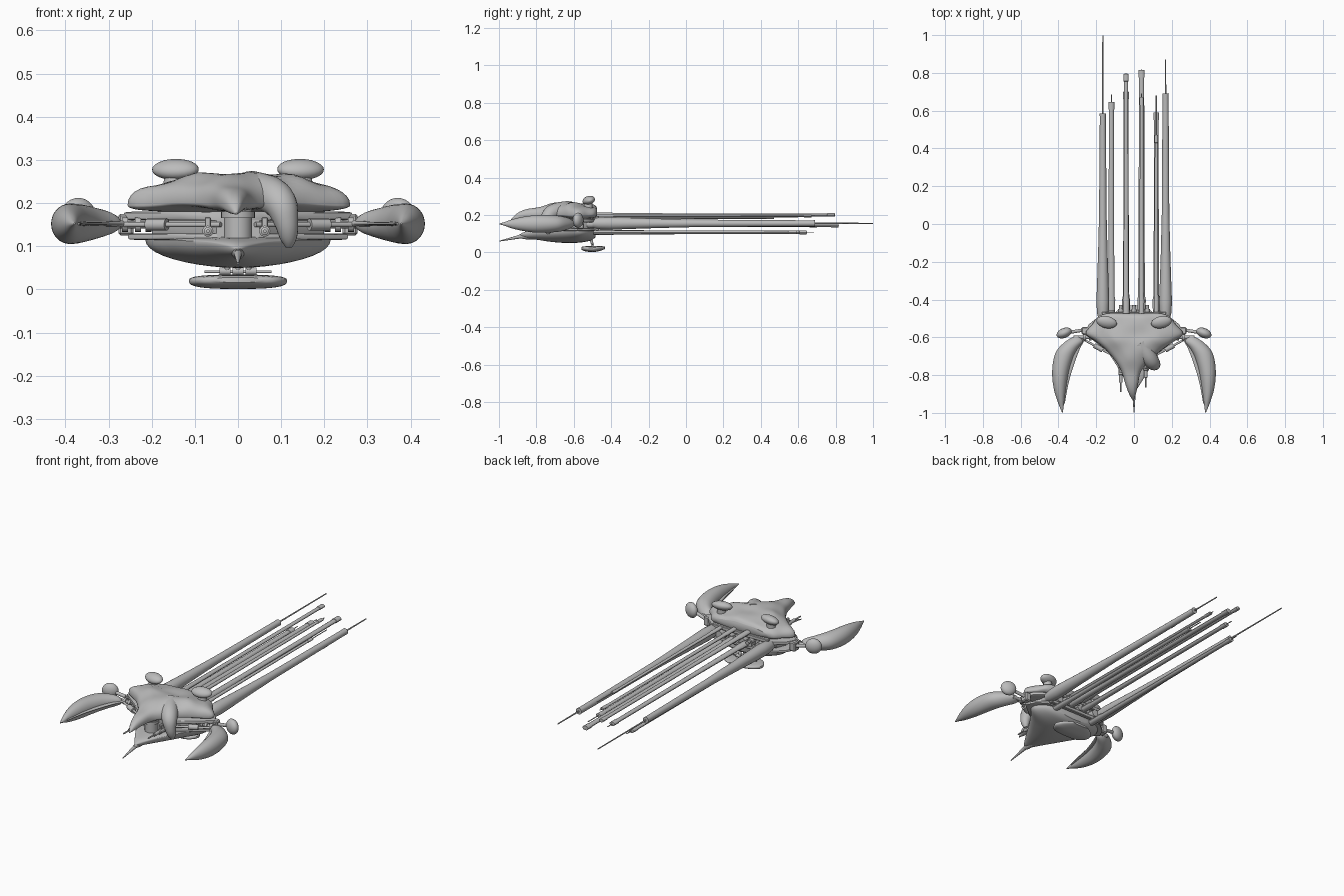
import bpy, bmesh, math
from mathutils import Vector, Euler

gray = bpy.data.materials.new("hull gray")
gray.diffuse_color = (0.5, 0.5, 0.5, 1)


def finish(name, bm, angle=40):
    bmesh.ops.recalc_face_normals(bm, faces=bm.faces)
    me = bpy.data.meshes.new(name)
    bm.to_mesh(me)
    bm.free()
    ob = bpy.data.objects.new(name, me)
    bpy.context.collection.objects.link(ob)
    me.materials.append(gray)
    bpy.ops.object.select_all(action='DESELECT')
    bpy.context.view_layer.objects.active = ob
    ob.select_set(True)
    bpy.ops.object.shade_smooth_by_angle(angle=math.radians(angle))
    return ob


def refine(rows, k):
    """Catmull-Rom interpolation of section rows."""
    out = []
    for i in range(len(rows) - 1):
        a, b, c, d = (rows[max(0, min(len(rows) - 1, i + j))] for j in (-1, 0, 1, 2))
        for s in range(k):
            t = s / k
            out.append([0.5 * (2 * q + (r - p) * t + (2 * p - 5 * q + 4 * r - w) * t * t
                               + (3 * q - p - 3 * r + w) * t ** 3) for p, q, r, w in zip(a, b, c, d)])
    return out + [list(rows[-1])]


def loft(name, rows, k=4, n=32, p=1.0, flip=1, bump=0.0):
    """Rows along y: (y, centre x, half width, z, height above, depth below)."""
    bm = bmesh.new()
    rings = []
    for y, cx, rx, z, up, dn in (refine(rows, k) if k > 1 else rows):
        ring = []
        for i in range(n):
            c, s = math.cos(2 * math.pi * i / n), math.sin(2 * math.pi * i / n)
            x = cx + max(rx, 0.0008) * math.copysign(abs(c) ** p, c)
            h = max(up if s > 0 else dn, 0.0008) * math.copysign(abs(s) ** p, s)
            h *= 1 + bump * (math.sin(31 * x + 1) * math.cos(37 * y) + 0.6 * math.sin(55 * x + 40 * y))
            ring.append(bm.verts.new((flip * x, y, z + h)))
        rings.append(ring)
    for a, b in zip(rings, rings[1:]):
        for i in range(n):
            bm.faces.new((a[i], a[(i + 1) % n], b[(i + 1) % n], b[i]))
    bm.faces.new(rings[0])
    bm.faces.new(rings[-1])
    return finish(name, bm)


def rod(name, x, z, pts, n=12, flat=1.0):
    """Straight stepped rod along y; pts are (y, radius)."""
    return loft(name, [(y, x, r, z, r * flat, r * flat) for y, r in pts], k=1, n=n)


def ellipsoid(name, loc, rad, rot=(0, 0, 0)):
    bm = bmesh.new()
    bmesh.ops.create_uvsphere(bm, u_segments=24, v_segments=14, radius=1)
    m = Euler(rot).to_matrix()
    for v in bm.verts:
        v.co = m @ Vector([a * b for a, b in zip(v.co, rad)]) + Vector(loc)
    return finish(name, bm)


def tube(name, a, b, r, r2=None, n=14):
    """Cylinder or cone between two points."""
    a, b = Vector(a), Vector(b)
    bm = bmesh.new()
    bmesh.ops.create_cone(bm, cap_ends=True, segments=n, radius1=r,
                          radius2=r if r2 is None else r2, depth=(b - a).length)
    m = (b - a).to_track_quat('Z', 'Y').to_matrix()
    for v in bm.verts:
        v.co = m @ v.co + (a + b) / 2
    return finish(name, bm)


def box(name, loc, size):
    bm = bmesh.new()
    bmesh.ops.create_cube(bm, size=1)
    for v in bm.verts:
        v.co = Vector([c * s + l for c, s, l in zip(v.co, size, loc)])
    bmesh.ops.bevel(bm, geom=bm.edges[:], offset=min(size) * 0.15, segments=1, affect='EDGES')
    return finish(name, bm, 30)


# Upper shell with its forward beak
loft("upper_shell", [
    (-0.475, 0, 0.15, 0.215, 0.02, 0.02), (-0.49, 0, 0.19, 0.205, 0.045, 0.025),
    (-0.53, 0, 0.22, 0.20, 0.058, 0.025), (-0.58, 0.002, 0.258, 0.195, 0.068, 0.02),
    (-0.62, 0.005, 0.21, 0.195, 0.075, 0.015), (-0.66, 0, 0.155, 0.20, 0.068, 0.015),
    (-0.72, -0.008, 0.095, 0.20, 0.06, 0.015), (-0.78, -0.015, 0.052, 0.20, 0.045, 0.02),
    (-0.85, -0.012, 0.033, 0.20, 0.03, 0.02), (-0.90, -0.008, 0.018, 0.19, 0.02, 0.015),
    (-0.935, -0.004, 0.002, 0.175, 0.002, 0.002)], n=48, p=0.85, bump=0.07)

# Drooping horn on one side of the beak
pts = refine([(0.03, -0.63, 0.225, 0.05), (0.075, -0.70, 0.218, 0.044), (0.10, -0.735, 0.195, 0.038),
              (0.112, -0.745, 0.155, 0.028), (0.117, -0.74, 0.12, 0.02), (0.118, -0.735, 0.098, 0.008)], 5)
bm = bmesh.new()
rings = []
for i, q in enumerate(pts):
    d = Vector(pts[min(i + 1, len(pts) - 1)][:3]) - Vector(pts[max(i - 1, 0)][:3])
    u = d.cross(Vector((1, 0.7, 0))).normalized()
    v = d.cross(u).normalized()
    rings.append([bm.verts.new(Vector(q[:3]) + q[3] * (u * math.cos(t * math.pi / 10) + v * math.sin(t * math.pi / 10)))
                  for t in range(20)])
for a, b in zip(rings, rings[1:]):
    for i in range(20):
        bm.faces.new((a[i], a[(i + 1) % 20], b[(i + 1) % 20], b[i]))
bm.faces.new(rings[0])
bm.faces.new(rings[-1])
finish("horn", bm)

# Lower keel shell
loft("lower_shell", [
    (-0.485, 0, 0.10, 0.105, 0.012, 0.025), (-0.51, 0, 0.175, 0.113, 0.01, 0.05),
    (-0.57, 0, 0.215, 0.115, 0.01, 0.063), (-0.64, 0, 0.165, 0.115, 0.01, 0.065),
    (-0.72, 0, 0.11, 0.112, 0.01, 0.056), (-0.80, 0, 0.062, 0.108, 0.01, 0.04),
    (-0.86, 0, 0.025, 0.10, 0.01, 0.022), (-0.89, 0, 0.003, 0.092, 0.003, 0.003)], n=40)

# Machinery decks between the shells
for name, z, h, w in (("upper_deck", 0.17, 0.011, 0.265), ("middle_core", 0.148, 0.03, 0.20),
                      ("lower_deck", 0.122, 0.008, 0.255)):
    loft(name, [(-0.49, 0, w * 0.7, z, h, h), (-0.53, 0, w * 0.9, z, h, h), (-0.58, 0, w, z, h, h),
                (-0.62, 0, w * 0.8, z, h, h), (-0.68, 0, w * 0.5, z, h, h), (-0.73, 0, w * 0.25, z, h, h)],
         k=1, p=0.25)

# Central front drum with rims and small gun below
for z0, z1, r in ((0.10, 0.19, 0.033), (0.103, 0.11, 0.037), (0.165, 0.18, 0.039)):
    tube("front_drum", (0, -0.75, z0), (0, -0.75, z1), r, n=24)
rod("front_lance_mount", 0, 0.085, [(-0.90, 0.008), (-0.86, 0.015), (-0.80, 0.016)])
tube("front_lance", (0, -0.86, 0.09), (0, -0.998, 0.06), 0.012, 0.002)

# Front guns
for x, y in ((-0.07, -0.89), (0.062, -0.865)):
    rod("front_gun", x, 0.135, [(y, 0.004), (y + 0.05, 0.004), (y + 0.052, 0.009), (y + 0.09, 0.009),
                                (y + 0.092, 0.013), (y + 0.13, 0.013), (y + 0.132, 0.009), (-0.66, 0.009)])
    box("gun_bracket", (x, y + 0.12, 0.15), (0.014, 0.04, 0.035))

for s, side in ((-1, "left"), (1, "right")):
    # Crescent side claw
    loft(side + "_claw", [
        (-0.595, 0.305, 0.012, 0.152, 0.008, 0.008), (-0.62, 0.315, 0.045, 0.152, 0.028, 0.025),
        (-0.66, 0.350, 0.052, 0.152, 0.04, 0.038), (-0.70, 0.371, 0.051, 0.152, 0.045, 0.044),
        (-0.76, 0.386, 0.046, 0.152, 0.047, 0.047), (-0.82, 0.392, 0.040, 0.152, 0.045, 0.045),
        (-0.88, 0.392, 0.031, 0.152, 0.036, 0.036), (-0.93, 0.388, 0.020, 0.152, 0.024, 0.024),
        (-0.97, 0.383, 0.010, 0.152, 0.01, 0.01), (-0.998, 0.379, 0.002, 0.152, 0.002, 0.002)], flip=s)
    # Thin cutting blade on the inner edge of the claw
    loft(side + "_claw_blade", [
        (-0.61, 0.27, 0.012, 0.152, 0.008, 0.008), (-0.66, 0.30, 0.014, 0.152, 0.006, 0.006),
        (-0.74, 0.33, 0.014, 0.152, 0.005, 0.005), (-0.84, 0.356, 0.01, 0.152, 0.005, 0.005),
        (-0.95, 0.372, 0.006, 0.152, 0.003, 0.003)], flip=s, n=12)
    # Arm, joints and pod beside the claw
    tube(side + "_arm", (s * 0.14, -0.60, 0.15), (s * 0.32, -0.60, 0.15), 0.009)
    for x in (0.20, 0.225, 0.255):
        tube(side + "_arm_collar", (s * x, -0.60, 0.15), (s * (x + 0.014), -0.60, 0.15), 0.017)
    box(side + "_arm_joint", (s * 0.26, -0.565, 0.15), (0.035, 0.04, 0.05))
    tube(side + "_pod_arm", (s * 0.26, -0.56, 0.15), (s * 0.35, -0.575, 0.17), 0.009)
    ellipsoid(side + "_side_pod", (s * 0.37, -0.577, 0.172), (0.042, 0.026, 0.04), (0, 0, s * -0.4))
    # Front spar on the deck
    tube(side + "_front_spar", (s * 0.04, -0.735, 0.15), (s * 0.27, -0.61, 0.15), 0.006)
    tube(side + "_spar_sleeve", (s * 0.165, -0.667, 0.15), (s * 0.21, -0.643, 0.15), 0.014)
    # Top pod on its stub
    ellipsoid(side + "_top_pod", (s * 0.145, -0.52, 0.278), (0.055, 0.033, 0.023), (0.35, 0, s * 0.2))
    tube(side + "_top_pod_stub", (s * 0.15, -0.525, 0.22), (s * 0.15, -0.52, 0.275), 0.026, 0.02)

# Rear long barrels: heavy outer pair with thin tips
for x, end, tip in ((-0.165, 0.585, 0.999), (0.167, 0.69, 0.87)):
    rod("outer_barrel", x, 0.155, [(-0.50, 0.024), (-0.47, 0.031), (-0.41, 0.034), (-0.30, 0.030), (-0.15, 0.025),
                                   (0.05, 0.020), (end - 0.02, 0.016), (end, 0.017), (end + 0.001, 0.004),
                                   (tip, 0.003)], n=20)

# Inner barrels at different heights: x, z, end, radius, tip end
for x, z, end, r, tip in ((-0.042, 0.200, 0.795, 0.011, 0.797), (-0.042, 0.145, 0.70, 0.013, 0.74),
                          (0.040, 0.145, 0.815, 0.014, 0.817), (0.040, 0.195, 0.67, 0.009, 0.69),
                          (-0.120, 0.107, 0.645, 0.013, 0.685), (0.118, 0.107, 0.59, 0.012, 0.68),
                          (0.118, 0.185, 0.47, 0.008, 0.60)):
    rod("inner_barrel", x, z, [(-0.52, r * 1.5), (-0.40, r * 1.6), (-0.38, r * 1.3), (0.0, r * 1.1), (end - 0.04, r),
                               (end - 0.039, r * 1.2), (end, r * 1.2), (end + 0.001, 0.003), (tip, 0.003)],
        flat=0.7)

# Rear sockets and braces
for x in (-0.165, -0.12, -0.06, -0.02, 0.02, 0.06, 0.12, 0.165):
    tube("rear_socket", (x, -0.53, 0.15), (x, -0.455, 0.15), 0.02)
for z in (0.125, 0.185):
    box("rear_brace", (0, -0.475, z), (0.34, 0.02, 0.02))
for x in (-0.07, 0, 0.07):
    rod("rear_nozzle", x, 0.165, [(-0.50, 0.014), (-0.45, 0.014), (-0.449, 0.008), (-0.43, 0.01)])

# Hanging bottom plate and its mount
loft("bottom_plate", [
    (-0.56, 0, 0.05, 0.022, 0.006, 0.006), (-0.545, 0, 0.09, 0.021, 0.011, 0.014),
    (-0.50, 0, 0.114, 0.02, 0.014, 0.019), (-0.46, 0, 0.09, 0.022, 0.012, 0.014),
    (-0.432, 0, 0.045, 0.024, 0.006, 0.006)], p=0.7)
tube("plate_axle", (-0.078, -0.50, 0.041), (0.078, -0.50, 0.041), 0.003)
for x in (-0.03, 0, 0.03):
    tube("plate_hinge", (x - 0.013, -0.50, 0.042), (x + 0.013, -0.50, 0.042), 0.009)
    tube("plate_strut", (x * 0.8, -0.50, 0.04), (x, -0.515, 0.10), 0.007)
